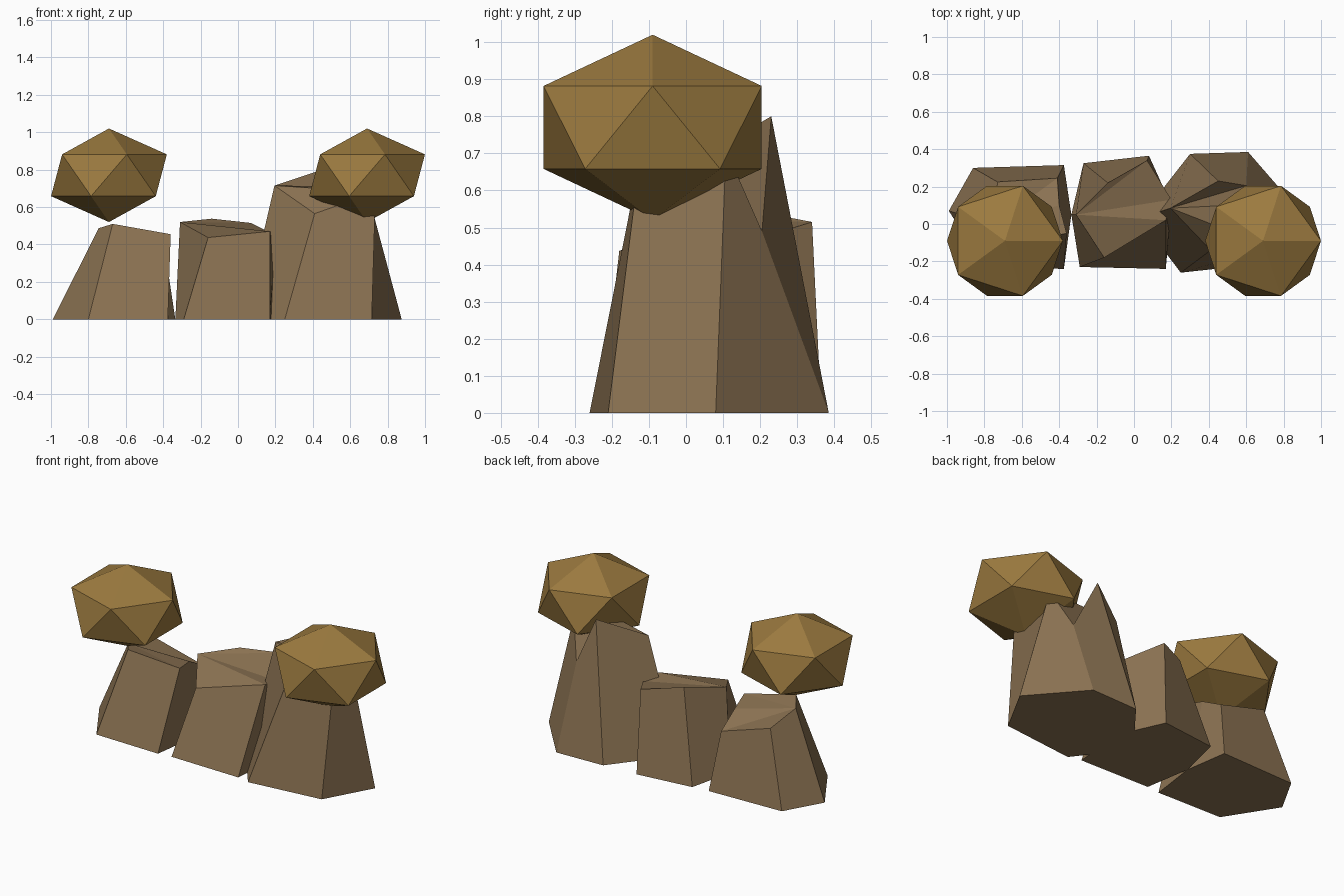
import bpy, bmesh

if "Cube" in bpy.data.objects:
    bpy.data.objects.remove(bpy.data.objects["Cube"])


def material(name, rgb):
    m = bpy.data.materials.new(name)
    m.diffuse_color = (*rgb, 1.0)
    m.use_nodes = True
    m.node_tree.nodes["Principled BSDF"].inputs["Base Color"].default_value = m.diffuse_color
    return m


STONE = material("brown_stone", (0.26, 0.17, 0.085))
OCHRE = material("ochre", (0.33, 0.195, 0.05))


def rock(name, corners):
    """Six-sided rough block: each corner is (base x, base y, top x, top y, top z)."""
    bm = bmesh.new()
    low = [bm.verts.new((c[0], c[1], 0)) for c in corners]
    top = [bm.verts.new(c[2:]) for c in corners]
    n = len(corners)
    bm.faces.new(low[::-1])
    for i in range(n):
        j = (i + 1) % n
        bm.faces.new((low[i], low[j], top[j], top[i]))
    # uneven cap, fanned from the last corner
    for i in range(n - 2):
        bm.faces.new((top[-1], top[i], top[i + 1]))
    bmesh.ops.recalc_face_normals(bm, faces=bm.faces[:])
    me = bpy.data.meshes.new(name)
    bm.to_mesh(me)
    bm.free()
    me.materials.append(STONE)
    bpy.context.collection.objects.link(bpy.data.objects.new(name, me))


# Row of three rocks
rock("left_rock", [
    (-0.80, -0.23, -0.67, -0.11, 0.51),
    (-0.375, -0.24, -0.36, -0.05, 0.455),
    (-0.335, 0.05, -0.40, 0.10, 0.43),
    (-0.375, 0.315, -0.41, 0.245, 0.35),
    (-0.86, 0.30, -0.73, 0.225, 0.445),
    (-0.99, 0.07, -0.745, 0.0, 0.487),
])
rock("middle_rock", [
    (-0.29, -0.23, -0.16, -0.18, 0.437),
    (0.17, -0.24, 0.17, 0.02, 0.47),
    (0.20, 0.10, 0.20, 0.13, 0.45),
    (0.08, 0.365, 0.07, 0.34, 0.515),
    (-0.27, 0.325, -0.14, 0.22, 0.538),
    (-0.335, 0.05, -0.31, 0.05, 0.52),
])
rock("right_rock", [
    (0.25, -0.26, 0.41, -0.14, 0.565),
    (0.715, -0.21, 0.735, -0.125, 0.68),
    (0.875, 0.08, 0.685, 0.108, 0.71),
    (0.61, 0.385, 0.60, 0.205, 0.49),
    (0.30, 0.375, 0.45, 0.23, 0.80),
    (0.03, 0.03, 0.195, 0.085, 0.715),
])

# Pair of flattened twenty-sided balls
for name, x in (("left_ball", -0.69), ("right_ball", 0.69)):
    bpy.ops.mesh.primitive_ico_sphere_add(subdivisions=1, radius=0.346,
                                          location=(x, -0.09, 0.77))
    ball = bpy.context.object
    ball.name = name
    ball.scale.z = 0.25 / 0.346
    ball.data.materials.append(OCHRE)
